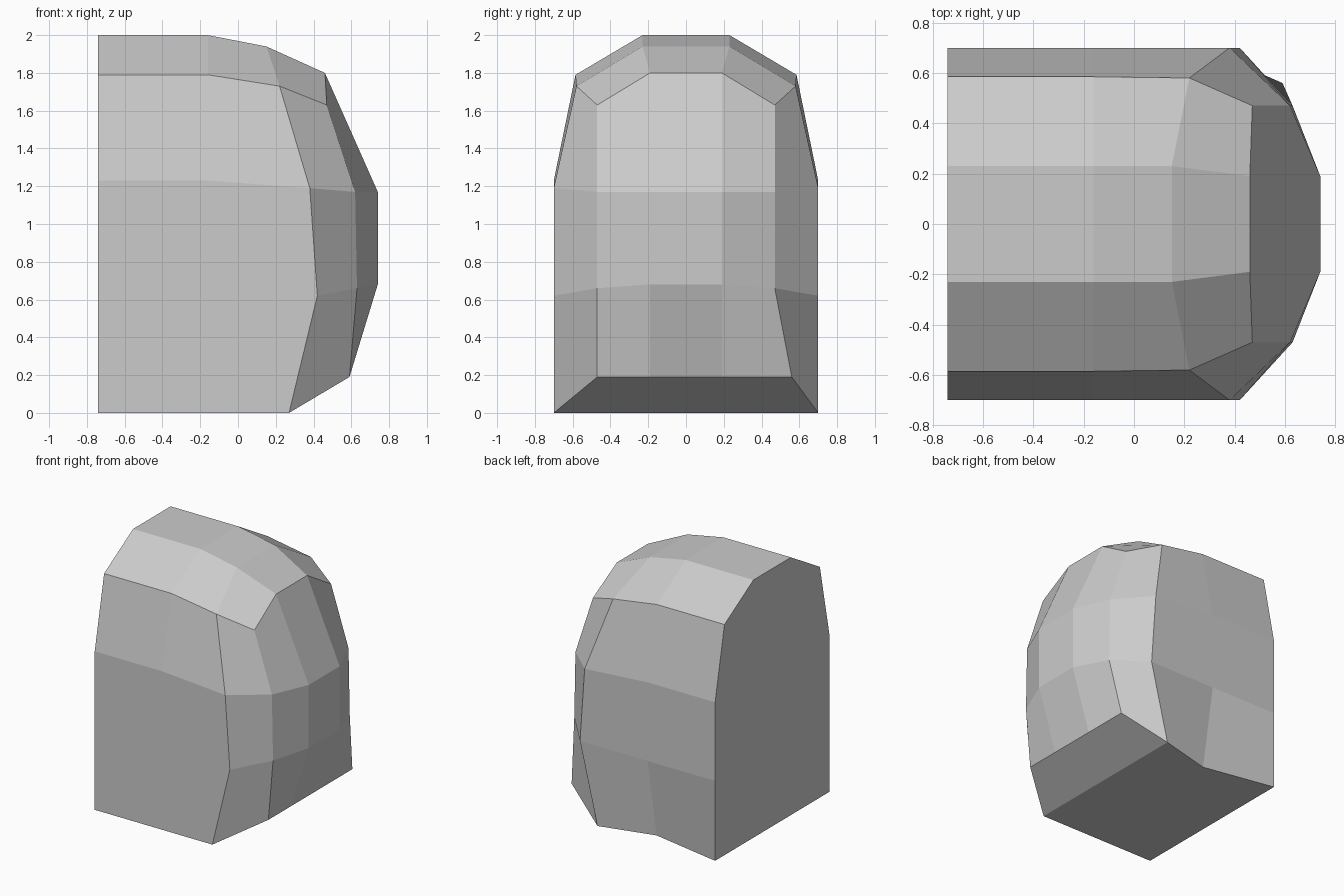
import bpy, bmesh

if "Cube" in bpy.data.objects:
    bpy.data.objects.remove(bpy.data.objects["Cube"])

# Half cross-sections (x, y, z) from the flat end towards the rounded end,
# each running from the base up to the crown
flat_end = [(-.74, .70, 0), (-.74, .70, .62), (-.74, .70, 1.23), (-.74, .585, 1.79), (-.74, .23, 2)]
middle = [(-.16, y, z) for _, y, z in flat_end]
shoulder = [(.27, .70, 0), (.42, .70, .62), (.38, .70, 1.19), (.22, .58, 1.73), (.15, .23, 1.94)]
nose_rim = [(.59, .47, .19), (.63, .47, .66), (.62, .47, 1.17), (.47, .47, 1.63), (.46, .19, 1.80)]
nose_mid = [(.59, .19, .19), (.74, .19, .68), (.74, .19, 1.17), (.46, .19, 1.80)]

# Small irregularities of the rear side
REAR_SHIFT = {(-.16, .70, 0): (-.16, .59, 0), (.59, .47, .19): (.59, .56, .19)}

bm = bmesh.new()
cache = {}


def vert(p, side):
    """Shared vertex on the rear (+1) or front (-1) side."""
    key = (p, side)
    if key not in cache:
        x, y, z = REAR_SHIFT.get(p, p) if side > 0 else p
        cache[key] = bm.verts.new((x, side * y, z))
    return cache[key]


def strip(a, b, side_a, side_b):
    """Quads between two point rows."""
    for i in range(len(a) - 1):
        quad = [vert(a[i], side_a), vert(b[i], side_b),
                vert(b[i + 1], side_b), vert(a[i + 1], side_a)]
        bm.faces.new(list(dict.fromkeys(quad)))


# Walls and roof slopes, both sides
sections = [flat_end, middle, shoulder, nose_rim]
for s in (1, -1):
    for a, b in zip(sections, sections[1:]):
        strip(a, b, s, s)
    strip(nose_rim[:4], nose_mid, s, s)

# Crown along the top and middle of the rounded end
for a, b in zip(sections, sections[1:]):
    bm.faces.new([vert(a[-1], 1), vert(b[-1], 1), vert(b[-1], -1), vert(a[-1], -1)])
strip(nose_mid, nose_mid, 1, -1)

# Flat end cap, underside and sloped toe
bm.faces.new([vert(p, 1) for p in flat_end] + [vert(p, -1) for p in reversed(flat_end)])
base = [flat_end[0], middle[0], shoulder[0]]
bm.faces.new([vert(p, 1) for p in base] + [vert(p, -1) for p in reversed(base)])
toe = [shoulder[0], nose_rim[0], nose_mid[0]]
bm.faces.new([vert(p, 1) for p in toe] + [vert(p, -1) for p in reversed(toe)])

bmesh.ops.recalc_face_normals(bm, faces=bm.faces[:])
mesh = bpy.data.meshes.new("rounded_block")
bm.to_mesh(mesh)
bm.free()

grey = bpy.data.materials.new("light grey")
grey.diffuse_color = (.6, .6, .6, 1)
grey.use_nodes = True
grey.node_tree.nodes["Principled BSDF"].inputs["Base Color"].default_value = grey.diffuse_color
mesh.materials.append(grey)
bpy.context.collection.objects.link(bpy.data.objects.new("rounded_block", mesh))
